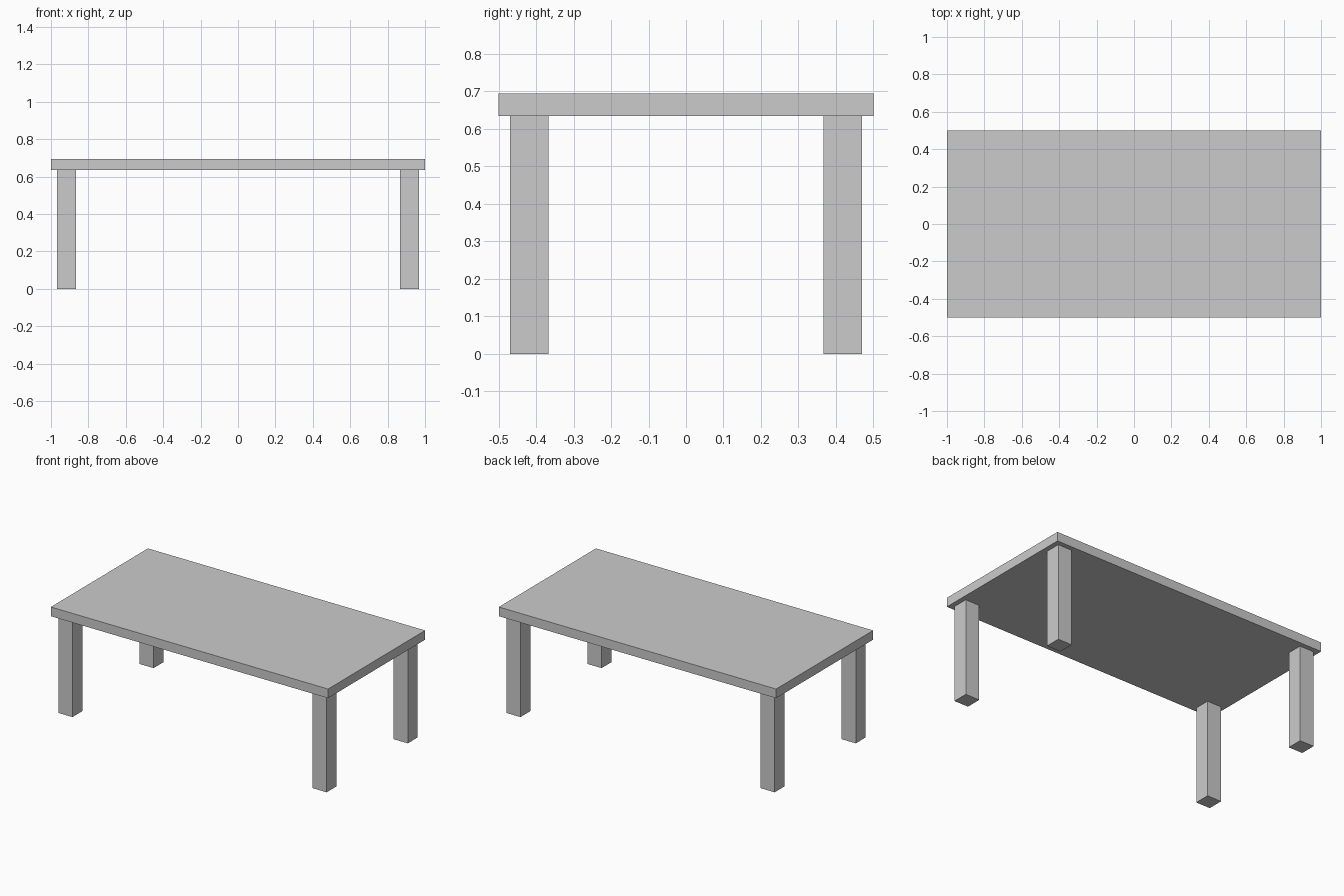
import bpy

if "Cube" in bpy.data.objects:
    bpy.data.objects.remove(bpy.data.objects["Cube"])

TOP_Z, UNDERSIDE_Z = 0.694, 0.634
LEG = 0.102


def box(name, centre, size):
    bpy.ops.mesh.primitive_cube_add(size=1, location=centre)
    obj = bpy.context.object
    obj.name = name
    obj.scale = size
    bpy.ops.object.transform_apply(location=False, rotation=False, scale=True)
    return obj


# Flat rectangular slab
box("table_top", (0, 0, (TOP_Z + UNDERSIDE_Z) / 2), (2, 1, TOP_Z - UNDERSIDE_Z))

# Four square legs, slightly inset from the corners
for side, sx in (("left", -1), ("right", 1)):
    for end, sy in (("front", -1), ("back", 1)):
        box(f"{end}_{side}_leg", (sx * 0.917, sy * 0.418, UNDERSIDE_Z / 2),
            (LEG, LEG, UNDERSIDE_Z))
